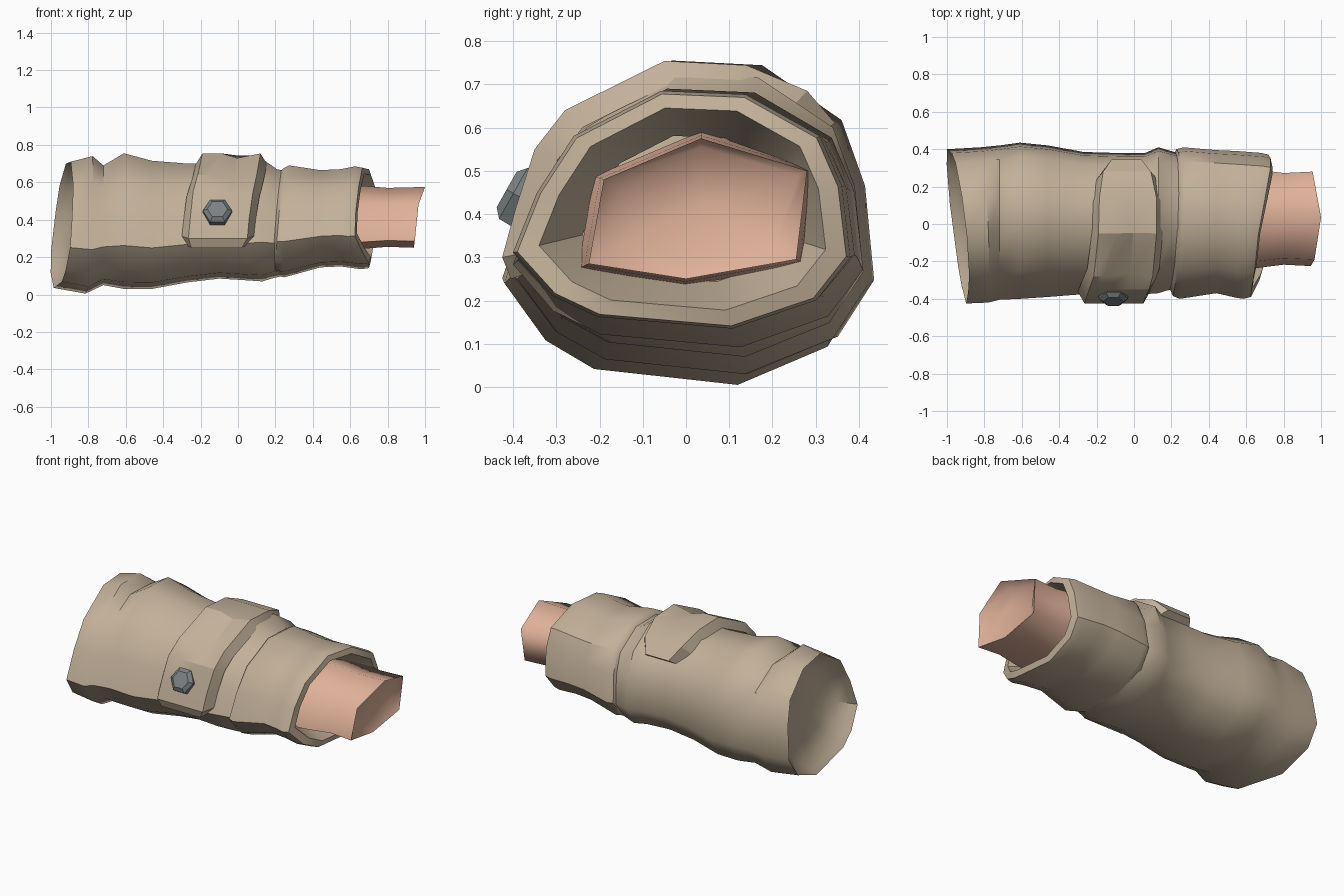
import bpy, bmesh, math
from mathutils import Vector

if "Cube" in bpy.data.objects:
    bpy.data.objects.remove(bpy.data.objects["Cube"])


def material(name, rgb):
    m = bpy.data.materials.new(name)
    m.diffuse_color = (*rgb, 1)
    m.use_nodes = True
    m.node_tree.nodes["Principled BSDF"].inputs["Base Color"].default_value = m.diffuse_color
    return m


CLOTH = material("tan cloth", (0.54, 0.437, 0.32))
SKIN = material("skin", (0.75, 0.445, 0.325))
METAL = material("grey metal", (0.20, 0.225, 0.23))


def loft(name, rings, mat, start=None, end=None, angle=35):
    """Skin equal-sized rings; start/end: a point for a fan, 'flat' for an ngon."""
    bm = bmesh.new()
    rows = [[bm.verts.new(p) for p in r] for r in rings]
    n = len(rows[0])
    for a, b in zip(rows, rows[1:]):
        for i in range(n):
            j = (i + 1) % n
            bm.faces.new((a[i], a[j], b[j], b[i]))
    for row, cap in ((rows[0], start), (rows[-1], end)):
        if cap == 'flat':
            bm.faces.new(row)
        elif cap:
            c = bm.verts.new(cap)
            for i in range(n):
                bm.faces.new((row[i], row[(i + 1) % n], c))
    bmesh.ops.recalc_face_normals(bm, faces=bm.faces)
    me = bpy.data.meshes.new(name)
    bm.to_mesh(me)
    bm.free()
    me.materials.append(mat)
    ob = bpy.data.objects.new(name, me)
    bpy.context.collection.objects.link(ob)
    bpy.ops.object.select_all(action='DESELECT')
    ob.select_set(True)
    bpy.context.view_layer.objects.active = ob
    bpy.ops.object.shade_smooth_by_angle(angle=math.radians(angle))
    return ob


# Sleeve cross-section: y in -1..1, z in 0..1
SECTION = [(-.12, 1), (.38, .985), (.82, .81), (.95, .60), (1, .30), (.80, .12),
           (.3, 0), (-.5, .05), (-.77, .14), (-1, .32), (-.86, .57), (-.64, .81)]


def ring(x, y0, y1, z0, z1, tilt_y=0, tilt_z=0):
    c, h = (y0 + y1) / 2, (y1 - y0) / 2
    return [(x + tilt_y * y + tilt_z * z, c + h * y, z0 + (z1 - z0) * z) for y, z in SECTION]


def shrink(r, s, dx=0, centre=(0, .39)):
    return [(x + dx, centre[0] + (y - centre[0]) * s, centre[1] + (z - centre[1]) * s)
            for x, y, z in r]


# Main sleeve: rumpled tube with a slanted, hollow upper opening
mouth = ring(-.97, -.425, .40, .035, .71, -.05, .07)
body = [mouth,
        ring(-.81, -.42, .41, .005, .74, -.02, .03),
        ring(-.72, -.405, .42, .05, .69),
        ring(-.61, -.40, .435, .03, .755),
        ring(-.46, -.39, .42, .03, .715),
        ring(-.27, -.375, .385, .065, .70),
        ring(-.10, -.375, .38, .085, .70),
        ring(.06, -.375, .38, .075, .70),
        ring(.13, -.37, .41, .07, .725),
        ring(.19, -.355, .385, .09, .67, .02, .02),
        ring(.24, -.35, .375, .10, .66, .02, .02)]
inside = [shrink(mouth, .55, .11), shrink(mouth, .80, .08), shrink(mouth, .93, .03)]
loft("sleeve", inside + body, CLOTH, start=(-.81, 0, .38), angle=40)

# Cuff: stepped seam, slanted rim and an inner wall narrowing onto the forearm
rim = ring(.69, -.40, .38, .135, .685)
rim_x = [.665, .70, .73, .73, .72, .71, .70, .70, .67, .625, .63, .645]
rim = [(x, p[1], p[2]) for x, p in zip(rim_x, rim)]
inner = shrink(rim, .85, .01, (0, .42))
cuff = [ring(.19, -.35, .37, .11, .66, .01, .04),
        ring(.205, -.385, .40, .10, .675, .01, .04),
        ring(.245, -.40, .41, .092, .69, .01, .03),
        ring(.44, -.37, .395, .145, .665),
        ring(.55, -.395, .39, .15, .67),
        shrink(rim, 1.0, -.04),
        shrink(rim, .975), inner,
        shrink(inner, .72, -.19, (0.02, .415))]
loft("cuff", cuff, CLOTH)

# Forearm: faceted tube with a shallow recessed end
ARM = [(-.19, .48), (.035, .575), (.28, .50), (.255, .295), (0, .25), (-.225, .285)]
END_X = [.965, 1.0, .955, .945, .94, .945]
CAP = [(-.145, .455), (.035, .555), (.26, .49), (.2, .32), (.02, .285), (-.145, .33)]


def arm_ring(xs, s):
    return [(x, .03 + (y - .03) * s, .41 + (z - .41) * s) for x, (y, z) in zip(xs, ARM)]


arm = [arm_ring([.48] * 6, 1.1), arm_ring([.66] * 6, 1.04), arm_ring([.80] * 6, .97),
       arm_ring(END_X, 1), [(.92, y, z) for y, z in CAP]]
loft("forearm", arm, SKIN, end=(.935, .04, .42), angle=80)

# Strap: (y, z, left x, ridge x, valley x, right x, valley depth), front to rounded back end
STRAP = [(-.405, .25, -.25, -.16, -.05, .02, 0), (-.425, .30, -.265, -.17, -.05, .05, 0),
         (-.395, .41, -.255, -.17, -.05, .06, 0), (-.35, .55, -.24, -.165, -.04, .08, 0),
         (-.28, .64, -.215, -.16, -.02, .10, .03), (-.05, .754, -.19, -.085, -.005, .12, .025),
         (.14, .744, -.185, -.025, -.01, .12, 0), (.28, .685, -.165, -.05, -.02, .09, 0),
         (.345, .61, -.12, -.06, -.03, .04, 0)]
strap = []
for y, z, a, ridge, valley, b, depth in STRAP:
    yi, zi = y * .85, .38 + (z - .38) * .85
    yv, zv = y * (1 - depth * 2), z - depth
    strap.append([(a, y, z), (ridge, y, z), (valley, yv, zv), (b, y, z),
                  (b + .035, yi, zi), (a - .035, yi, zi)])
loft("strap", strap, CLOTH, start='flat', end='flat', angle=25)

# Hexagonal stud on the strap
normal = Vector((0, -.87, .49)).normalized()
up = Vector((0, .49, .87)).normalized()
centre = Vector((-.11, -.38, .437))


def hexagon(r, d):
    return [centre + normal * d + Vector((1, 0, 0)) * r * math.cos(k * math.pi / 3)
            + up * r * math.sin(k * math.pi / 3) for k in range(6)]


loft("stud", [hexagon(.08, -.03), hexagon(.078, .022), hexagon(.054, .04)],
     METAL, start='flat', end='flat', angle=20)
